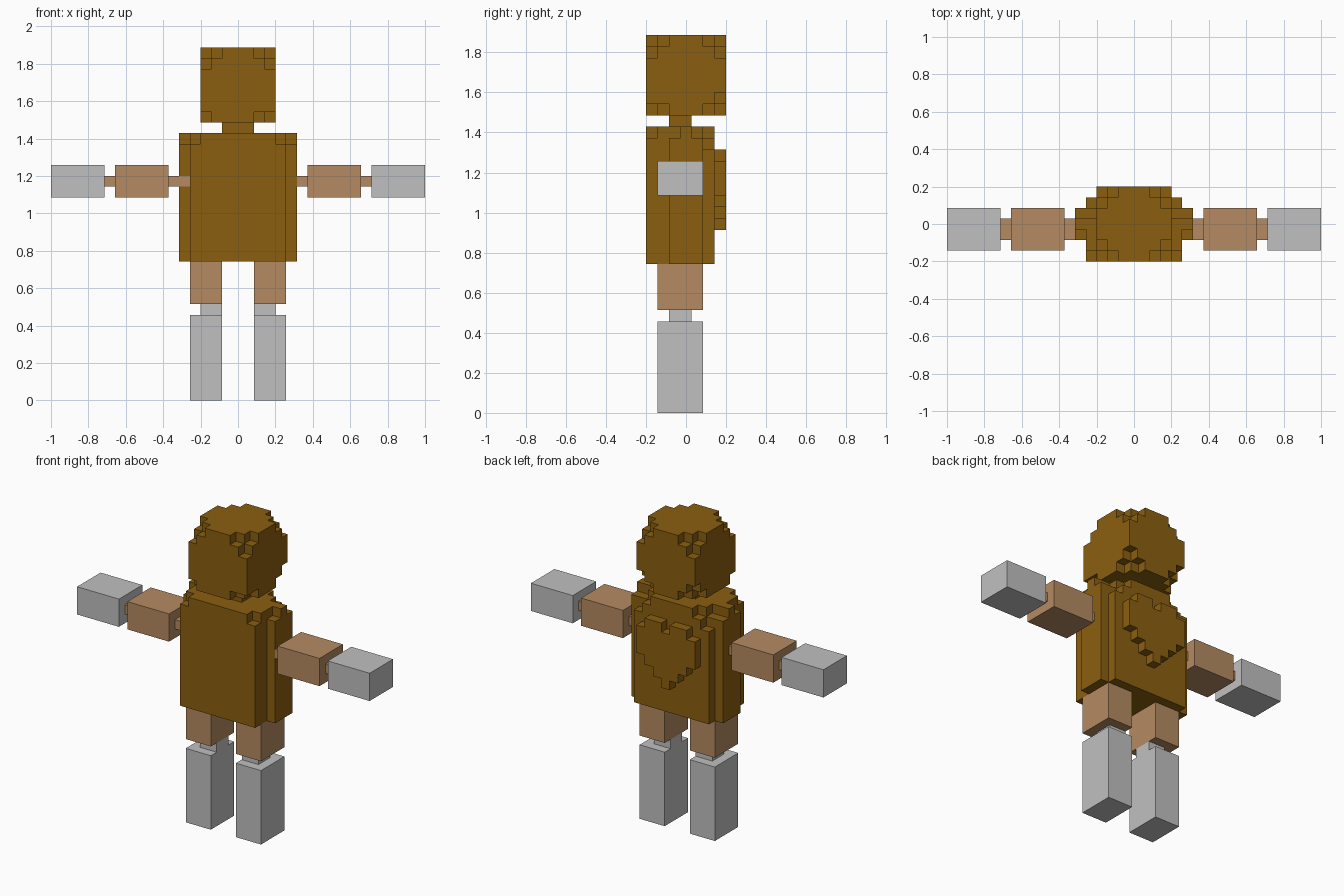
import bpy
import bmesh
from itertools import product

if "Cube" in bpy.data.objects:
    bpy.data.objects.remove(bpy.data.objects["Cube"], do_unlink=True)

U = 2 / 35  # edge length of one block


def material(name, rgb):
    mat = bpy.data.materials.new(name)
    mat.use_nodes = True
    mat.diffuse_color = (*rgb, 1)
    mat.node_tree.nodes["Principled BSDF"].inputs["Base Color"].default_value = (*rgb, 1)
    return mat


BROWN = material("brown", (0.258, 0.114, 0.005))
TAN = material("tan", (0.462, 0.258, 0.122))
GREY = material("light grey", (0.527, 0.527, 0.527))


def finish(bm, name, mat):
    mesh = bpy.data.meshes.new(name)
    bm.to_mesh(mesh)
    bm.free()
    mesh.materials.append(mat)
    obj = bpy.data.objects.new(name, mesh)
    bpy.context.collection.objects.link(obj)


def block(name, mat, xs, ys, zs):
    """Box covering inclusive ranges of grid cells."""
    bm = bmesh.new()
    bmesh.ops.create_cube(bm, size=1)
    for v in bm.verts:
        x = xs[1] + 0.5 if v.co.x > 0 else xs[0] - 0.5
        y = ys[1] + 0.5 if v.co.y > 0 else ys[0] - 0.5
        z = zs[1] + 1 if v.co.z > 0 else zs[0]
        v.co = (x * U, y * U, z * U)
    finish(bm, name, mat)


def voxels(name, mat, cells):
    """Outer skin of a set of grid cells."""
    bm = bmesh.new()
    for cell in cells:
        for axis, sign in product(range(3), (-1, 1)):
            neighbour = list(cell)
            neighbour[axis] += sign
            if tuple(neighbour) in cells:
                continue
            b, c = (axis + 1) % 3, (axis + 2) % 3
            ring = []
            for p, q in ((-1, -1), (1, -1), (1, 1), (-1, 1)):
                co = [cell[0], cell[1], cell[2] + 0.5]
                co[axis] += sign / 2
                co[b] += p / 2
                co[c] += q / 2
                ring.append(bm.verts.new([n * U for n in co]))
            bm.faces.new(ring if sign > 0 else ring[::-1])
    bmesh.ops.remove_doubles(bm, verts=bm.verts, dist=U / 100)
    finish(bm, name, mat)


def in_head(x, y, z):
    i, j = 3 - abs(x), 3 - abs(y)
    if z > 29:
        return i + j + 32 - z > 1
    k = z - 26
    if y < 0 and x < 0:
        return i + j + k > 0
    if y < 0 and k == 1:
        return True
    return i + j + k > 1


def in_torso(x, y, z):
    a = abs(x)
    if a == 5 and abs(y) > 1:
        return False
    if x == -5 and z == 20 and y in (-1, 0):  # arm socket
        return False
    if z == 24:  # stepped shoulders
        if a == 5 and y != 0:
            return False
        if a == 4 and y in (-3, 1, 2):
            return False
        if a == 3 and y == 2:
            return False
    return not (z == 23 and a == 4 and y == 2)


# Head, neck and torso
voxels("head", BROWN, {c for c in product(range(-3, 4), range(-3, 4), range(26, 33)) if in_head(*c)})
block("neck", BROWN, (-1, 1), (-1, 0), (25, 25))
voxels("torso", BROWN, {c for c in product(range(-5, 6), range(-3, 3), range(13, 25)) if in_torso(*c)})

# Heart-shaped pad on the back
pad = {(x, 3, z) for x, z in product(range(-3, 4), range(16, 22)) if abs(x) <= z - 16}
pad |= {(x, 3, 22) for x in (-2, -1, 1, 2)}
voxels("back_pad", BROWN, pad)


# Limbs, mirrored left and right
LIMB_Y, JOINT_Y, ARM_Z, JOINT_Z = (-2, 1), (-1, 0), (19, 21), (20, 20)
for side, s in (("left", 1), ("right", -1)):
    def span(a, b):
        return sorted((a * s, b * s))

    shoulder_start = 6 if s > 0 else 5
    block(side + "_shoulder_joint", TAN, span(shoulder_start, 6), JOINT_Y, JOINT_Z)
    block(side + "_upper_arm", TAN, span(7, 11), LIMB_Y, ARM_Z)
    block(side + "_elbow_joint", TAN, span(12, 12), JOINT_Y, JOINT_Z)
    block(side + "_forearm", GREY, span(13, 17), LIMB_Y, ARM_Z)
    block(side + "_thigh", TAN, span(2, 4), LIMB_Y, (9, 12))
    block(side + "_knee_joint", GREY, span(2, 3), JOINT_Y, (8, 8))
    block(side + "_lower_leg", GREY, span(2, 4), LIMB_Y, (0, 7))
